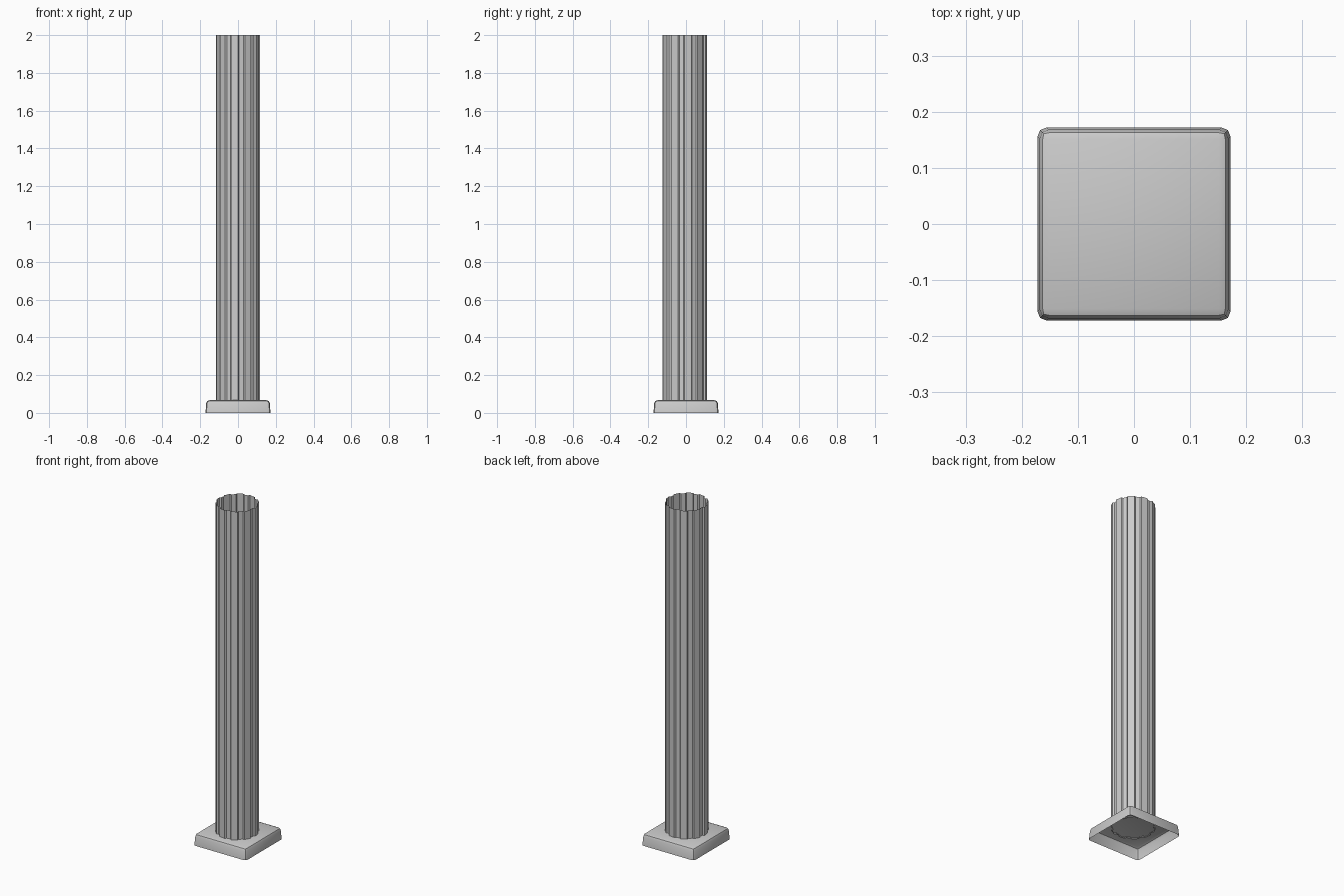
import bpy, bmesh
from math import cos, sin, radians

if "Cube" in bpy.data.objects:
    bpy.data.objects.remove(bpy.data.objects["Cube"])

CY = -0.007            # the shaft sits slightly forward of the plinth centre
R_OUT, R_IN = 0.117, 0.108


def make_object(name, bm):
    mesh = bpy.data.meshes.new(name)
    bm.to_mesh(mesh)
    bm.free()
    obj = bpy.data.objects.new(name, mesh)
    bpy.context.collection.objects.link(obj)
    return obj


# Plinth: tapered block with rounded sides and top, open underneath
bm = bmesh.new()
bmesh.ops.create_cube(bm, size=1)
for v in bm.verts:
    half = 0.172 if v.co.z < 0 else 0.167
    v.co.x *= 2 * half
    v.co.y *= 2 * half
    v.co.z = 0 if v.co.z < 0 else 0.067
bottom = [f for f in bm.faces if all(v.co.z < 0.001 for v in f.verts)]
bmesh.ops.delete(bm, geom=bottom, context='FACES_ONLY')
edges = [e for e in bm.edges if max(v.co.z for v in e.verts) > 0.01]
bmesh.ops.bevel(bm, geom=edges, offset=0.016, offset_type='OFFSET',
                segments=2, profile=0.5, affect='EDGES')
plinth = make_object("plinth", bm)
bpy.context.view_layer.objects.active = plinth
plinth.select_set(True)
bpy.ops.object.shade_smooth_by_angle(angle=radians(40))
plinth.select_set(False)

# Shaft: open tube with ten flat ridges and ten recessed grooves
bm = bmesh.new()
profile = []
for i in range(10):
    start = 18 + 36 * i
    for angle, r in ((0, R_OUT), (3, R_IN), (15, R_IN), (18, R_OUT)):
        a = radians(start + angle)
        profile.append((r * cos(a), r * sin(a) + CY))
low = [bm.verts.new((x, y, 0.062)) for x, y in profile]
high = [bm.verts.new((x, y, 2.0)) for x, y in profile]
n = len(profile)
for i in range(n):
    j = (i + 1) % n
    bm.faces.new((low[i], low[j], high[j], high[i]))
make_object("fluted_shaft", bm)
